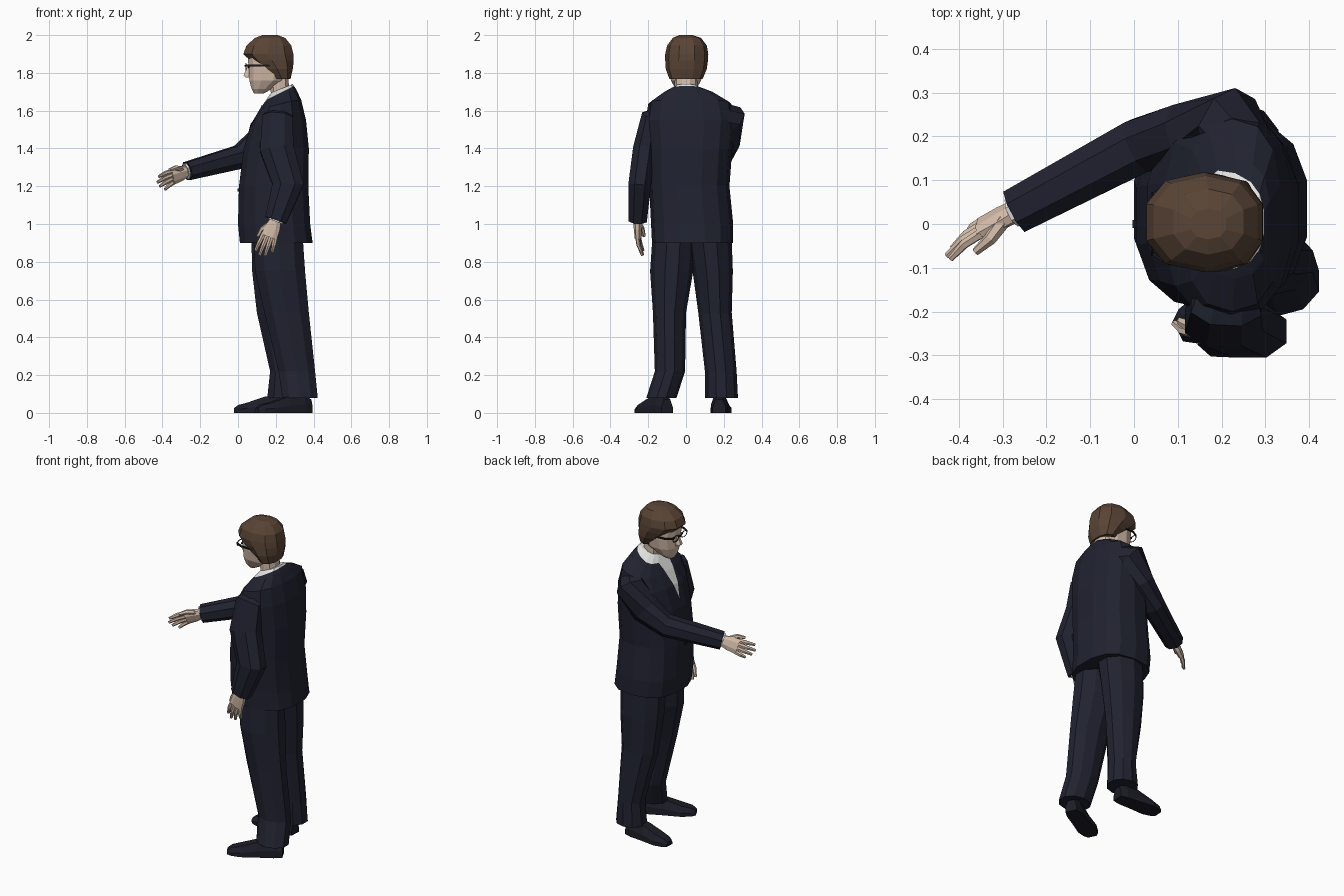
import bpy, bmesh, math
from mathutils import Vector

cube = bpy.data.objects.get("Cube")
if cube:
    bpy.data.objects.remove(cube)


def material(name, rgb):
    m = bpy.data.materials.new(name)
    m.use_nodes = True
    m.diffuse_color = (*rgb, 1)
    m.node_tree.nodes["Principled BSDF"].inputs["Base Color"].default_value = (*rgb, 1)
    return m


SUIT = material("navy_cloth", (0.0145, 0.016, 0.029))
SHOE = material("dark_leather", (0.012, 0.012, 0.021))
SKIN = material("skin", (0.68, 0.52, 0.41))
HAIR = material("brown_hair", (0.1, 0.058, 0.036))
SHIRT = material("white_shirt", (0.78, 0.78, 0.77))
FRAME = material("black_frame", (0.01, 0.01, 0.012))


def finish(name, bm, *mats):
    bmesh.ops.recalc_face_normals(bm, faces=bm.faces)
    me = bpy.data.meshes.new(name)
    bm.to_mesh(me)
    bm.free()
    for m in mats:
        me.materials.append(m)
    ob = bpy.data.objects.new(name, me)
    bpy.context.collection.objects.link(ob)
    return ob


def skin_rings(bm, rings):
    """Join rings of points into a closed skin with capped ends."""
    vs = [[bm.verts.new(p) for p in r] for r in rings]
    n = len(vs[0])
    for a, b in zip(vs, vs[1:]):
        for i in range(n):
            bm.faces.new((a[i], a[(i + 1) % n], b[(i + 1) % n], b[i]))
    bm.faces.new(vs[0])
    bm.faces.new(vs[-1])


def outline(n, power):
    """Rounded unit outline that reaches exactly 1 on each axis."""
    pts = []
    for i in range(n):
        t = math.tau * (i + 0.5) / n
        pts.append([math.copysign(abs(f(t)) ** power, f(t)) for f in (math.cos, math.sin)])
    mx, my = (max(p[k] for p in pts) for k in (0, 1))
    return [(p[0] / mx, p[1] / my) for p in pts]


def stack(bm, levels, n=12, power=0.85):
    """Horizontal sections given as z, x0, x1, y0, y1."""
    skin_rings(bm, [[((a + b) / 2 + u * (b - a) / 2, (c + d) / 2 + v * (d - c) / 2, z)
                     for u, v in outline(n, power)] for z, a, b, c, d in levels])


def tube(bm, path, side, n=8):
    """Sections across a path given as point, half size along side, half size across it."""
    pts = [Vector(p[0]) for p in path]
    rings = []
    for i, (c, a, b) in enumerate(path):
        t = (pts[min(i + 1, len(pts) - 1)] - pts[max(i - 1, 0)]).normalized()
        s = Vector(side)
        s = (s - t * s.dot(t)).normalized()
        w = t.cross(s)
        rings.append([pts[i] + s * a * u + w * b * v for u, v in outline(n, 0.9)])
    skin_rings(bm, rings)


# Jacket, dropping toward the throat, with a V opening and a sloping collar
bm = bmesh.new()
stack(bm, [(0.90, 0.01, 0.395, -0.18, 0.25), (1.0, 0.0, 0.382, -0.185, 0.25),
           (1.2, 0.005, 0.372, -0.195, 0.23), (1.4, 0.03, 0.375, -0.2, 0.245),
           (1.55, 0.07, 0.36, -0.215, 0.26), (1.655, 0.115, 0.335, -0.2, 0.24),
           (1.71, 0.15, 0.31, -0.125, 0.15), (1.745, 0.175, 0.29, -0.065, 0.065)], 14, 0.8)
for v in bm.verts:
    if v.co.z > 1.5 and v.co.x < 0.3:
        v.co.z -= (v.co.z - 1.5) * 1.65 * (0.3 - v.co.x)
V_LOW, V_SLOPE = 1.45, 0.25
collar_point, collar_up = Vector((0.29, 0, 1.728)), Vector((-0.5, 0, 1))
for co, no in [((0, 0, V_LOW), (0, -1, -V_SLOPE)), ((0, 0, V_LOW), (0, 1, -V_SLOPE)),
               (collar_point, collar_up)]:
    bmesh.ops.bisect_plane(bm, geom=bm.verts[:] + bm.edges[:] + bm.faces[:],
                           plane_co=co, plane_no=no)
for f in bm.faces:
    c = f.calc_center_median()
    opening = c.x < 0.23 and abs(c.y) < V_SLOPE * (c.z - V_LOW)
    f.material_index = 1 if opening or (c - collar_point).dot(collar_up) > 0 else 0
finish("jacket", bm, SUIT, SHIRT)

# Lapels and front button
bm = bmesh.new()
for s in (-1, 1):
    q = [(0.045, 0.0, 1.43), (0.13, 0.045, 1.63), (0.135, 0.09, 1.6), (0.07, 0.075, 1.53)]
    bm.faces.new([bm.verts.new((x - 0.004, s * y, z)) for x, y, z in q])
finish("lapels", bm, SUIT)
bm = bmesh.new()
bmesh.ops.create_cube(bm, size=0.018)
bmesh.ops.translate(bm, verts=bm.verts, vec=(0.006, 0, 1.18))
finish("button", bm, FRAME)

# Trousers, joined at the crotch
legs = {
    "left_trouser": [(0.97, 0.08, 0.34, -0.175, 0.05), (0.75, 0.09, 0.355, -0.19, 0.038),
                     (0.53, 0.14, 0.375, -0.175, 0.0), (0.22, 0.215, 0.408, -0.165, -0.005),
                     (0.08, 0.235, 0.422, -0.21, -0.05)],
    "right_trouser": [(0.97, 0.07, 0.34, 0.0, 0.24), (0.75, 0.075, 0.33, 0.035, 0.248),
                      (0.53, 0.1, 0.315, 0.065, 0.242), (0.22, 0.17, 0.32, 0.1, 0.268),
                      (0.08, 0.155, 0.33, 0.1, 0.275)],
}
for name, levels in legs.items():
    bm = bmesh.new()
    stack(bm, levels, 10, 1.0)
    finish(name, bm, SUIT)


# Shoes, sectioned from heel to toe
def shoe(name, heel, toe):
    heel, toe = Vector((*heel, 0)), Vector((*toe, 0))
    across = (toe - heel).normalized().cross(Vector((0, 0, 1)))
    rings = []
    for t, w, h in [(0, 0.034, 0.07), (0.15, 0.045, 0.1), (0.45, 0.049, 0.085),
                    (0.75, 0.056, 0.055), (0.92, 0.044, 0.042), (1, 0.026, 0.026)]:
        c = heel.lerp(toe, t)
        rings.append([c + across * w * u + Vector((0, 0, h * k)) for u, k in
                      [(-1, 0), (1, 0), (1, 0.45), (0.55, 1), (-0.55, 1), (-1, 0.45)]])
    bm = bmesh.new()
    skin_rings(bm, rings)
    finish(name, bm, SHOE)


shoe("left_shoe", (0.38, -0.1), (0.1, -0.245))
shoe("right_shoe", (0.27, 0.175), (-0.02, 0.19))


# Arms: sleeve, shirt cuff and hand
def arm(label, path, side, fingers_to, thumb_side, palm_way):
    bm = bmesh.new()
    tube(bm, path, side)
    finish(label + "_sleeve", bm, SUIT)
    wrist = Vector(path[-1][0])
    d = Vector(fingers_to) - wrist
    reach = d.length
    d.normalize()
    bm = bmesh.new()
    tube(bm, [(wrist - d * 0.02, 0.042, 0.036), (wrist + d * 0.006, 0.04, 0.034)], side)
    finish(label + "_cuff", bm, SHIRT)
    s = Vector(thumb_side)
    s = (s - d * s.dot(d)).normalized()
    p = Vector(palm_way)
    p = (p - d * p.dot(d) - s * p.dot(s)).normalized()
    bm = bmesh.new()
    tube(bm, [(wrist, 0.03, 0.022), (wrist + d * 0.04, 0.04, 0.021),
              (wrist + d * 0.095, 0.044, 0.017)], s)
    for i, length in enumerate((0.8, 0.95, 1.0, 0.93)):  # little finger to index
        k = (i - 1.5) * 0.022
        base = wrist + d * 0.088 + s * k
        tip = wrist + d * reach * length + s * k * 1.3 + p * 0.02
        mid = base.lerp(tip, 0.5) - p * 0.006
        tube(bm, [(base, 0.0115, 0.012), (mid, 0.011, 0.011), (tip, 0.007, 0.007)], s, 6)
    tube(bm, [(wrist + d * 0.03 + s * 0.02, 0.016, 0.016),
              (wrist + d * 0.07 + s * 0.052 + p * 0.015, 0.013, 0.013),
              (wrist + d * 0.115 + s * 0.06 + p * 0.025, 0.008, 0.008)], p, 6)
    finish(label + "_hand", bm, SKIN)


arm("left", [((0.225, -0.1, 1.585), 0.06, 0.04), ((0.21, -0.185, 1.56), 0.08, 0.055),
             ((0.205, -0.22, 1.4), 0.09, 0.06), ((0.265, -0.245, 1.21), 0.083, 0.06),
             ((0.2, -0.255, 1.02), 0.058, 0.048)],
    (1, 0, 0), (0.125, -0.25, 0.83), (-1, 0.1, 0), (0, 1, 0))
arm("right", [((0.265, 0.14, 1.58), 0.07, 0.07), ((0.215, 0.228, 1.555), 0.085, 0.08),
              ((0.13, 0.215, 1.44), 0.08, 0.065), ((0.01, 0.178, 1.355), 0.062, 0.062),
              ((-0.27, 0.03, 1.28), 0.048, 0.052)],
    (0, 0, 1), (-0.435, -0.05, 1.215), (0, -0.35, 0.85), (0, -1, -0.3))

# Head, neck and nose
bm = bmesh.new()
stack(bm, [(1.69, 0.085, 0.135, -0.03, 0.03), (1.715, 0.072, 0.18, -0.055, 0.055),
           (1.76, 0.06, 0.25, -0.08, 0.08), (1.82, 0.057, 0.27, -0.09, 0.09),
           (1.9, 0.05, 0.27, -0.095, 0.095), (1.96, 0.09, 0.24, -0.07, 0.07)])
stack(bm, [(1.65, 0.18, 0.275, -0.057, 0.057), (1.8, 0.16, 0.265, -0.062, 0.062)], 10)
stack(bm, [(1.775, 0.04, 0.08, -0.02, 0.02), (1.787, 0.03, 0.08, -0.018, 0.018),
           (1.84, 0.052, 0.08, -0.009, 0.009)], 6)
finish("head", bm, SKIN)

# Hair, undercut over the face and long at the nape
bm = bmesh.new()
stack(bm, [(1.768, 0.185, 0.278, -0.088, 0.088), (1.82, 0.125, 0.29, -0.107, 0.11),
           (1.865, 0.065, 0.295, -0.11, 0.116), (1.9, 0.028, 0.293, -0.11, 0.118),
           (1.945, 0.045, 0.282, -0.1, 0.11), (1.985, 0.09, 0.25, -0.07, 0.08),
           (2.0, 0.13, 0.21, -0.035, 0.035)], 10)
finish("hair", bm, HAIR)

# Glasses and eyes
for label, s in (("left", -1), ("right", 1)):
    bpy.ops.mesh.primitive_torus_add(location=(0.042, s * 0.041, 1.832), rotation=(0, math.pi / 2, 0),
                                     major_segments=8, minor_segments=4,
                                     major_radius=0.024, minor_radius=0.003)
    rim = bpy.context.object
    rim.name = label + "_glasses_rim"
    rim.scale = (0.75, 1.2, 1)
    rim.data.materials.append(FRAME)
    bm = bmesh.new()
    tube(bm, [((0.042, s * 0.068, 1.84), 0.005, 0.003), ((0.08, s * 0.091, 1.84), 0.005, 0.003),
              ((0.17, s * 0.097, 1.84), 0.005, 0.003)], (0, 0, 1), 4)
    tube(bm, [((0.037, 0, 1.838), 0.003, 0.003), ((0.04, s * 0.015, 1.838), 0.003, 0.003)], (0, 0, 1), 4)
    finish(label + "_glasses_arm", bm, FRAME)
    bm = bmesh.new()
    tube(bm, [((0.053, s * 0.038, 1.832), 0.005, 0.01), ((0.06, s * 0.038, 1.832), 0.005, 0.01)], (0, 0, 1), 6)
    finish(label + "_eye", bm, FRAME)
